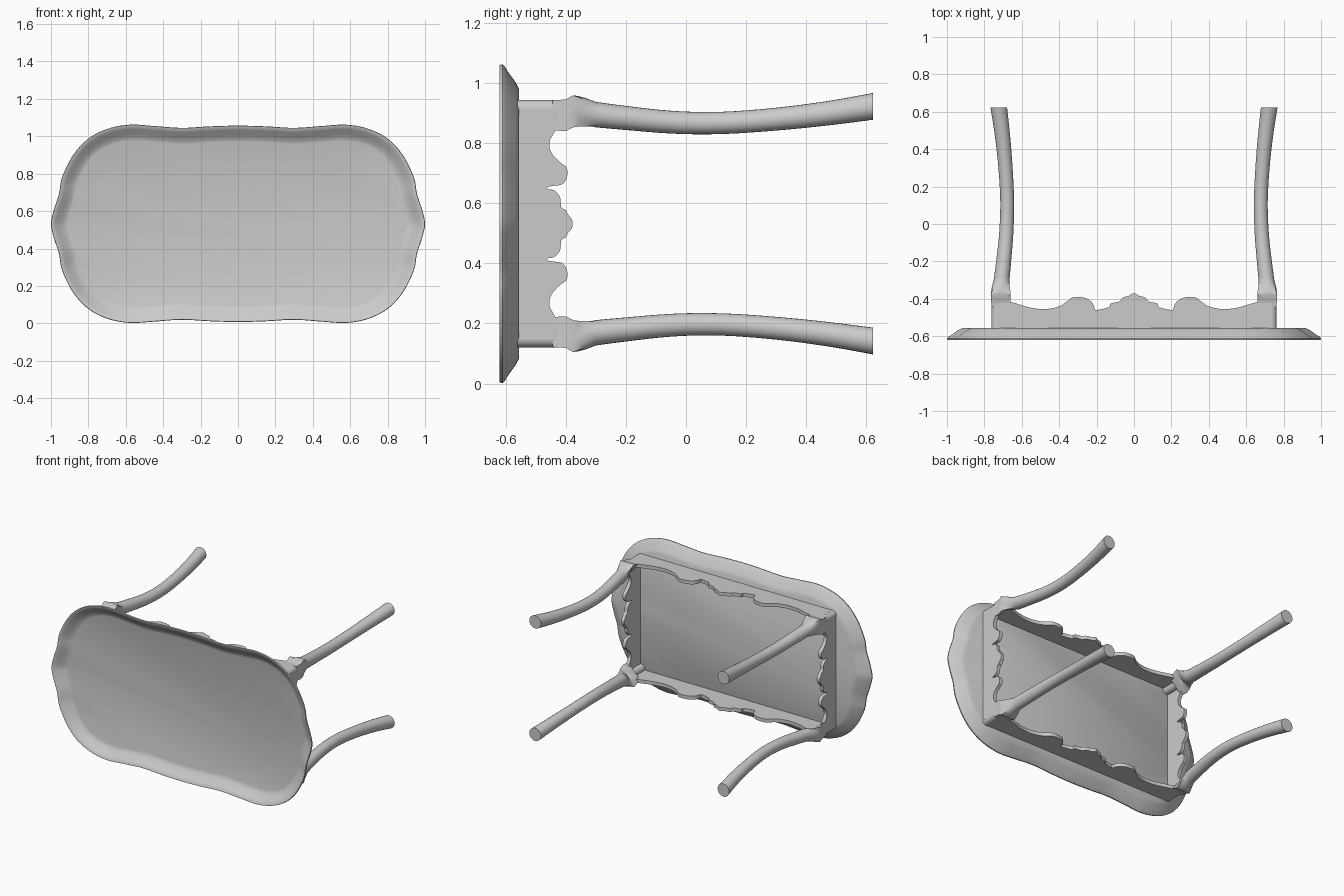
import bpy, bmesh, math
from mathutils import Vector

if "Cube" in bpy.data.objects:
    bpy.data.objects.remove(bpy.data.objects["Cube"], do_unlink=True)

MID = 0.532          # height of the table's centre line
HALF_X, HALF_Z = 0.763, 0.412   # apron half sizes
BASE_Y = -0.555      # underside of the tray
PANEL = 0.024        # apron thickness

grey = bpy.data.materials.new("plain grey")
grey.diffuse_color = (0.6, 0.6, 0.6, 1)
grey.use_nodes = True
grey.node_tree.nodes["Principled BSDF"].inputs["Base Color"].default_value = (0.6, 0.6, 0.6, 1)


def finish(bm, name, angle=35):
    """Turn a bmesh into a shaded object."""
    bmesh.ops.recalc_face_normals(bm, faces=bm.faces)
    mesh = bpy.data.meshes.new(name)
    bm.to_mesh(mesh)
    bm.free()
    obj = bpy.data.objects.new(name, mesh)
    bpy.context.collection.objects.link(obj)
    mesh.materials.append(grey)
    bpy.ops.object.select_all(action="DESELECT")
    obj.select_set(True)
    bpy.context.view_layer.objects.active = obj
    bpy.ops.object.shade_smooth_by_angle(angle=math.radians(angle))
    return obj


def spline(points, steps, closed):
    """Smooth curve through 2D points."""
    pts = [Vector(p) for p in points]
    n = len(pts)
    pick = (lambda i: pts[i % n]) if closed else (lambda i: pts[max(0, min(n - 1, i))])
    out = []
    for i in range(n if closed else n - 1):
        a, b, c, d = (pick(i + k) for k in (-1, 0, 1, 2))
        for s in range(steps):
            t = s / steps
            out.append(0.5 * (2 * b + (c - a) * t + (2 * a - 5 * b + 4 * c - d) * t ** 2
                              + (3 * b - a - 3 * c + d) * t ** 3))
    if not closed:
        out.append(pts[-1])
    return out


def loft(bm, rings, closed=False):
    """Skin rings of equal length; cap the ends unless closed."""
    loops = [[bm.verts.new(p) for p in ring] for ring in rings]
    for a, b in zip(loops, loops[1:]):
        for i in range(len(a)):
            j = (i + 1) % len(a)
            bm.faces.new((a[i], a[j], b[j], b[i]))
    bm.faces.new(loops[0])
    bm.faces.new(loops[-1])


# Tray: wavy outline, flared thin rim around a flat floor
quarter = [(0, .525), (.15, .521), (.3, .513), (.45, .523), (.58, .53), (.7, .507),
           (.8, .455), (.88, .37), (.94, .25), (.957, .16), (.983, .08), (1, 0)]
right_half = quarter + [(x, -v) for x, v in reversed(quarter[:-1])]
outline = spline(right_half + [(-x, v) for x, v in reversed(right_half[1:-1])], 5, True)
count = len(outline)
inward = []
for i in range(count):
    along = (outline[(i + 1) % count] - outline[i - 1]).normalized()
    inward.append(Vector((along.y, -along.x)))
rim = [(.084, BASE_Y), (.06, -.567), (.03, -.589), (.006, -.604), (0, -.611), (.002, -.62),
       (.008, -.62), (.025, -.607), (.05, -.588), (.07, -.573), (.088, -.567)]
rings = []
for inset, y in rim:
    flat = [p + n * inset for p, n in zip(outline, inward)]
    rings.append([(p.x, y, MID + p.y) for p in flat])
bm = bmesh.new()
loft(bm, rings)
finish(bm, "tray", 50)


# Apron: four scalloped panels
long_edge = [(0, -.37), (.03, -.385), (.06, -.393), (.08, -.415), (.125, -.425), (.135, -.445),
             (.2, -.46), (.21, -.455), (.22, -.425), (.25, -.4), (.29, -.39), (.33, -.393),
             (.36, -.415), (.4, -.44), (.47, -.455), (.55, -.448), (.63, -.425), (.69, -.41),
             (.735, -.405)]
short_edge = [(0, -.378), (.015, -.38), (.03, -.392), (.045, -.4), (.055, -.415), (.085, -.418),
              (.1, -.427), (.112, -.44), (.115, -.46), (.122, -.46), (.126, -.44), (.13, -.415),
              (.145, -.4), (.17, -.394), (.19, -.4), (.205, -.42), (.235, -.447), (.27, -.455),
              (.305, -.438), (.35, -.415), (.384, -.405)]


def panel(name, edge, place):
    full = [(-u, y) for u, y in reversed(edge[1:])] + edge
    curve = spline(full, 3, False)
    end = edge[-1][0]
    curve += [Vector((end, BASE_Y - .005)), Vector((-end, BASE_Y - .005))]
    bm = bmesh.new()
    loft(bm, [[place(p.x, p.y, d) for p in curve] for d in (0, PANEL)])
    finish(bm, name)


for side, word in ((1, "upper"), (-1, "lower")):
    panel(word + "_apron", long_edge,
          lambda u, y, d: (u, y, MID + side * (HALF_Z - d)))
for side, word in ((1, "left"), (-1, "right")):
    panel(word + "_apron", short_edge,
          lambda u, y, d: (side * (HALF_X - d), y, MID + u))


# Legs: curved round shafts that flare into a corner-shaped knee
SIDES = 24


def wedge_radius(a, size):
    """Distance from the centroid to the edge of a right triangle."""
    c, s = math.cos(a), math.sin(a)
    reach = [size / 3 / k for k in (c, s, -(c + s)) if k > 1e-6]
    return min(reach)


# y, centre x, centre z offset, radius, amount of wedge, wedge size
shaft = spline([(-.3, .708), (-.2, .697), (-.05, .683), (.12, .678), (.3, .687), (.47, .703),
                (.622, .723)], 4, False)
stations = [(-.445, .725, .374, .03, 1, .11), (-.4, .726, .375, .04, 1, .115),
            (-.376, .727, .388, .045, 1, .117), (-.36, .722, .384, .047, .75, .117),
            (-.335, .715, .374, .048, .35, .117)]
for y, x in shaft:
    stations.append((y, x, x - .345 + max(0, y) * .02, .037 + .03 * (y - .12) ** 2, 0, .1))

for sx, side in ((1, "left"), (-1, "right")):
    for sz, level in ((1, "upper"), (-1, "lower")):
        rings = []
        for y, cx, cz, radius, mix, size in stations:
            ring = []
            for i in range(SIDES):
                a = math.pi / 4 + math.tau * i / SIDES
                r = radius * (1 - mix) + wedge_radius(a, size) * mix
                ring.append((sx * (cx + r * math.cos(a)), y, MID + sz * (cz + r * math.sin(a))))
            rings.append(ring)
        bm = bmesh.new()
        loft(bm, rings)
        finish(bm, f"{level}_{side}_leg", 45)

        # Rounded post joining the apron panels
        bm = bmesh.new()
        post = []
        for y in (BASE_Y - .005, -.4):
            post.append([(sx * (HALF_X - .03 + .03 * math.cos(math.tau * i / SIDES)), y,
                          MID + sz * (HALF_Z - .03 + .03 * math.sin(math.tau * i / SIDES)))
                         for i in range(SIDES)])
        loft(bm, post)
        finish(bm, f"{level}_{side}_corner_post")
